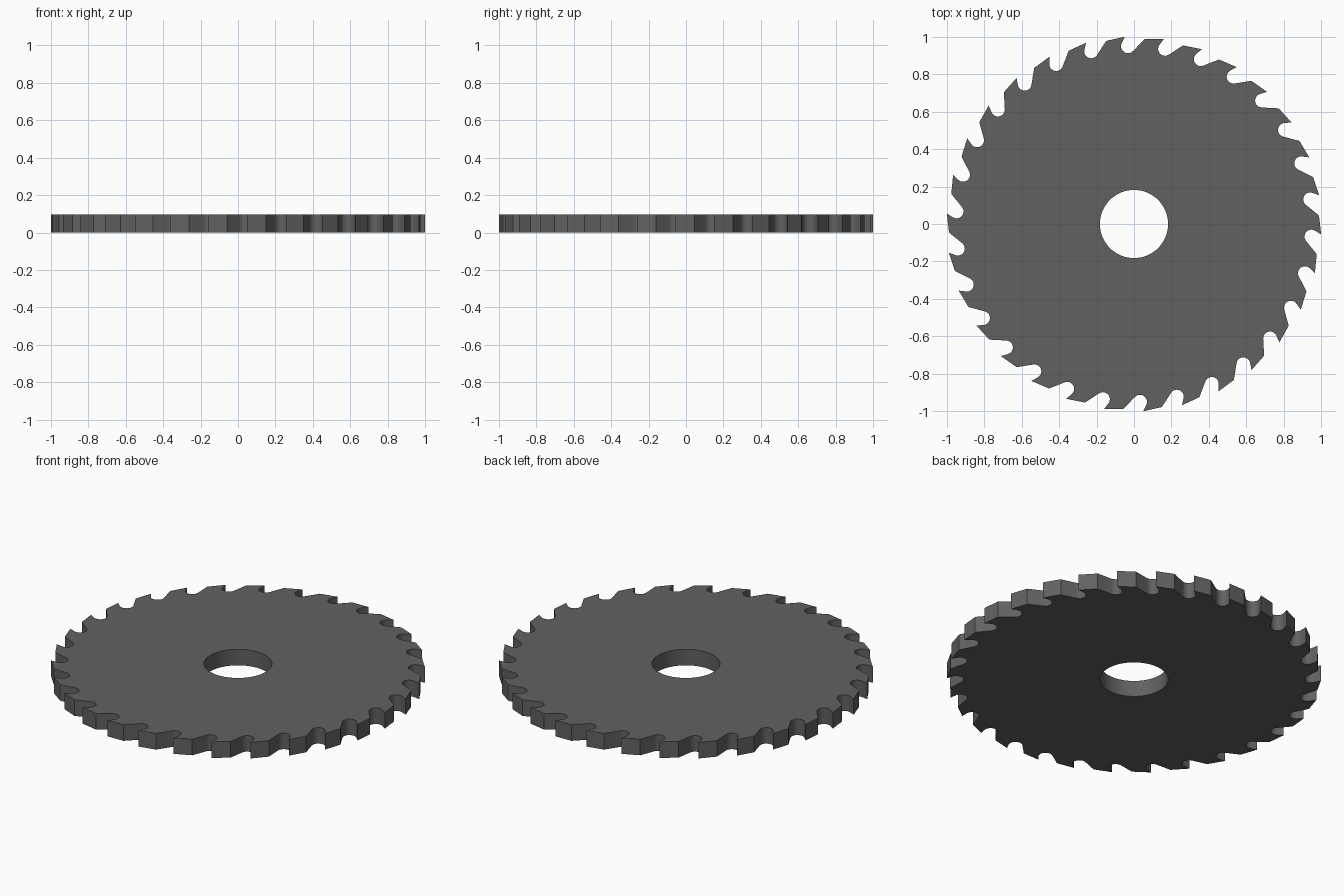
import bpy, bmesh, math
from mathutils import Vector, Matrix

if "Cube" in bpy.data.objects:
    bpy.data.objects.remove(bpy.data.objects["Cube"])

TEETH = 30
THICK = 0.095
BORE = 0.182
GULLET_R = 0.037


def polar(r, deg):
    a = math.radians(deg)
    return Vector((r * math.cos(a), r * math.sin(a), 0))


def tangent_angle(p, c, r, side):
    # Angle on the circle where the line from p touches it
    d = p - c
    return math.atan2(d.y, d.x) + side * math.acos(r / d.length)


# One tooth, clockwise: cutting tip, round gullet, start of the next back
tip = polar(1.0013, 92.8)
back = polar(0.989, 86.65)
gullet = polar(0.95, 91.94)
a0 = tangent_angle(tip, gullet, GULLET_R, 1)
a1 = tangent_angle(back, gullet, GULLET_R, -1) % math.tau
STEPS = 12
tooth = [tip]
for i in range(STEPS + 1):
    a = a0 + (a1 - a0) * i / STEPS
    tooth.append(gullet + GULLET_R * Vector((math.cos(a), math.sin(a), 0)))
tooth.append(back)

# Outer outline and bore
outline = []
for k in range(TEETH):
    rot = Matrix.Rotation(-math.tau * k / TEETH, 3, 'Z')
    outline += [rot @ p for p in tooth]
bore = [polar(BORE, 360 * i / 64) for i in range(64)]

# Fill the flat ring, then extrude to thickness
bm = bmesh.new()
edges = []
for loop in (outline, bore):
    vs = [bm.verts.new(p) for p in loop]
    edges += [bm.edges.new((vs[i - 1], vs[i])) for i in range(len(vs))]
bmesh.ops.triangle_fill(bm, use_beauty=True, use_dissolve=False,
                        edges=edges, normal=(0, 0, 1))
ext = bmesh.ops.extrude_face_region(bm, geom=bm.faces[:], use_keep_orig=True)
top = [g for g in ext['geom'] if isinstance(g, bmesh.types.BMVert)]
bmesh.ops.translate(bm, verts=top, vec=(0, 0, THICK))
bmesh.ops.recalc_face_normals(bm, faces=bm.faces[:])

mesh = bpy.data.meshes.new("saw_blade")
bm.to_mesh(mesh)
bm.free()
blade = bpy.data.objects.new("saw_blade", mesh)
bpy.context.collection.objects.link(blade)

# Dark steel
steel = bpy.data.materials.new("dark_steel")
steel.diffuse_color = (0.12, 0.12, 0.12, 1)
steel.use_nodes = True
steel.node_tree.nodes["Principled BSDF"].inputs["Base Color"].default_value = steel.diffuse_color
mesh.materials.append(steel)

bpy.context.view_layer.objects.active = blade
blade.select_set(True)
bpy.ops.object.shade_smooth_by_angle(angle=math.radians(30))
